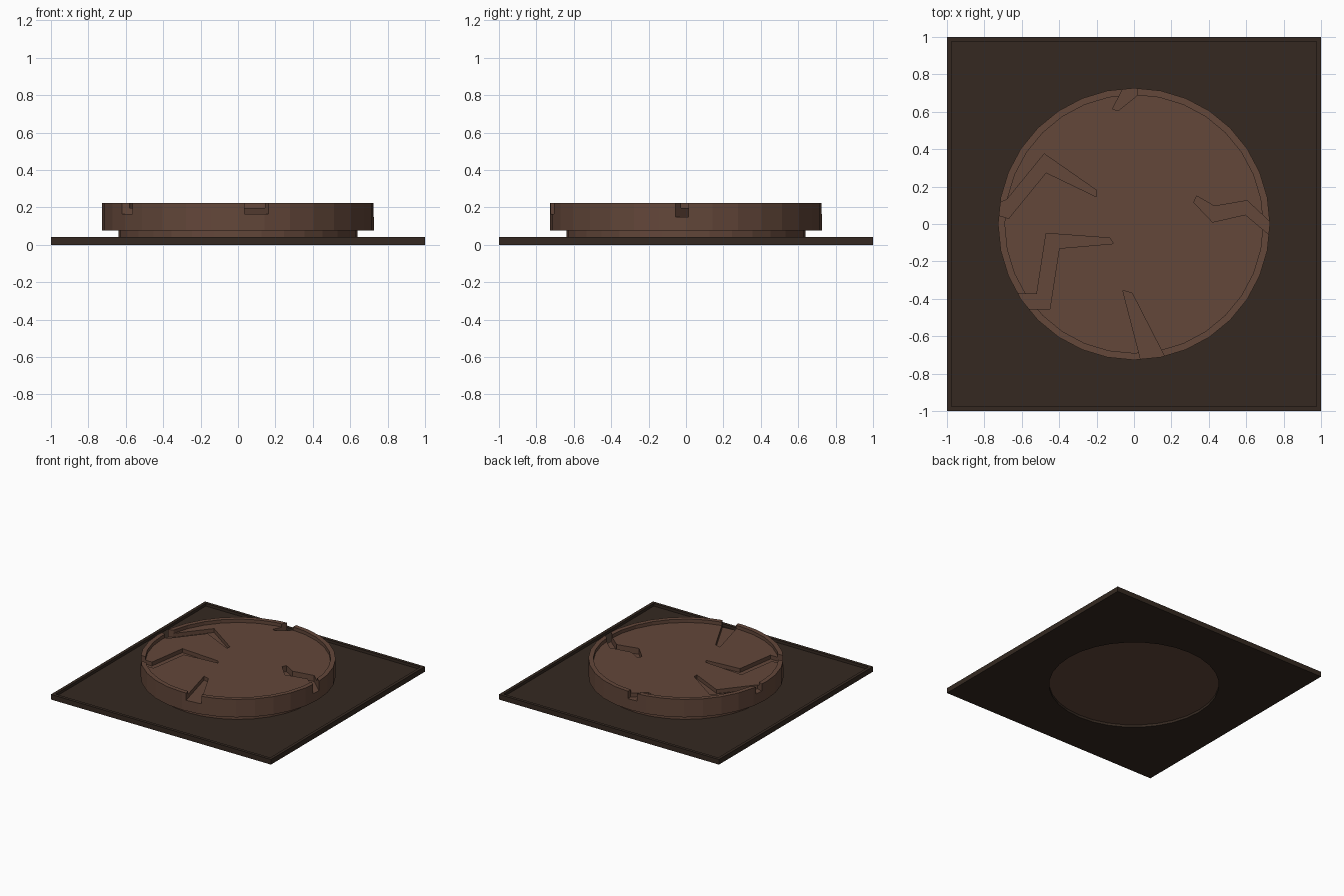
import bpy, bmesh, math

if "Cube" in bpy.data.objects:
    bpy.data.objects.remove(bpy.data.objects["Cube"])


def material(name, rgb):
    m = bpy.data.materials.new(name)
    m.diffuse_color = (*rgb, 1)
    m.use_nodes = True
    m.node_tree.nodes["Principled BSDF"].inputs["Base Color"].default_value = m.diffuse_color
    return m


def prism(name, points, z0, z1, mat=None):
    """Extrude a flat outline from z0 to z1."""
    bm = bmesh.new()
    face = bm.faces.new([bm.verts.new((x, y, z0)) for x, y in points])
    top = bmesh.ops.extrude_face_region(bm, geom=[face])["geom"]
    for v in top:
        if isinstance(v, bmesh.types.BMVert):
            v.co.z = z1
    bmesh.ops.recalc_face_normals(bm, faces=bm.faces)
    mesh = bpy.data.meshes.new(name)
    bm.to_mesh(mesh)
    bm.free()
    ob = bpy.data.objects.new(name, mesh)
    bpy.context.collection.objects.link(ob)
    if mat:
        mesh.materials.append(mat)
    return ob


def circle(r, n=32):
    return [(r * math.cos(2 * math.pi * i / n), r * math.sin(2 * math.pi * i / n)) for i in range(n)]


def square(h):
    return [(-h, -h), (h, -h), (h, h), (-h, h)]


def carve(ob, cutter):
    """Subtract the cutter and delete it."""
    mod = ob.modifiers.new("carve", 'BOOLEAN')
    mod.operation = 'DIFFERENCE'
    mod.solver = 'EXACT'
    mod.object = cutter
    bpy.context.view_layer.objects.active = ob
    bpy.ops.object.modifier_apply(modifier=mod.name)
    bpy.data.objects.remove(cutter)


clay = material("clay", (0.125, 0.063, 0.042))
dark = material("dark_clay", (0.035, 0.022, 0.015))

# Square tray with a raised lip and a round opening
tray = prism("ground_tray", square(1), 0, 0.042, dark)
carve(tray, prism("tray_recess", square(0.975), 0.02, 0.1))
carve(tray, prism("tray_hole", circle(0.64), -0.1, 0.1))

# Narrow foot under the dish
prism("foot", circle(0.64), 0.02, 0.08, clay)

# Shallow dish with a thin rim
dish = prism("cracked_dish", circle(0.727), 0.078, 0.225, clay)
carve(dish, prism("dish_recess", circle(0.69), 0.197, 0.3))

# Cracks running inward from the rim: (floor height, outline)
cracks = [
    (0.165, [(-0.05, 0.74), (-0.115, 0.615), (-0.085, 0.605), (0.02, 0.69), (0.02, 0.74)]),
    (0.165, [(-0.75, 0.10), (-0.68, 0.13), (-0.48, 0.375), (-0.20, 0.18), (-0.20, 0.145),
             (-0.47, 0.275), (-0.67, 0.03), (-0.75, 0.055)]),
    (0.165, [(-0.75, -0.37), (-0.52, -0.375), (-0.47, -0.05), (-0.13, -0.075), (-0.11, -0.105),
             (-0.40, -0.13), (-0.45, -0.455), (-0.75, -0.45)]),
    (0.165, [(0.045, -0.76), (-0.06, -0.355), (-0.01, -0.37), (0.19, -0.76)]),
    (0.148, [(0.32, 0.115), (0.335, 0.15), (0.43, 0.095), (0.605, 0.125), (0.75, -0.01),
             (0.75, -0.08), (0.595, 0.05), (0.42, 0.01)]),
]
for floor, outline in cracks:
    carve(dish, prism("crack", outline, floor, 0.3))
